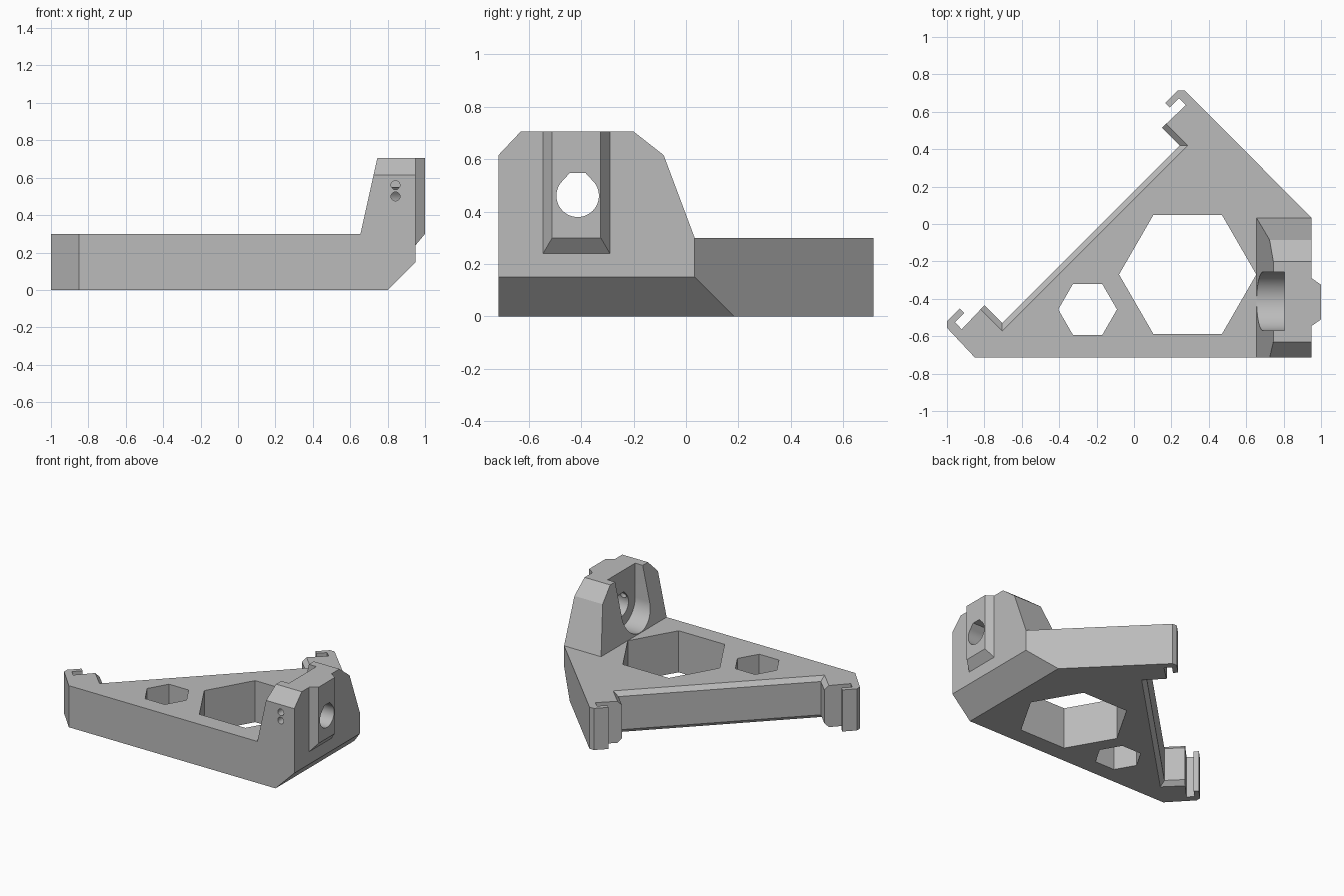
import bpy, bmesh, math
from mathutils import Vector

if "Cube" in bpy.data.objects:
    bpy.data.objects.remove(bpy.data.objects["Cube"])

grey = bpy.data.materials.new("matte grey")
grey.use_nodes = True
colour = (0.5, 0.5, 0.5, 1)
grey.diffuse_color = colour
grey.node_tree.nodes["Principled BSDF"].inputs["Base Color"].default_value = colour


def loft(name, rings):
    """Closed solid through a list of equal-length rings of 3D points."""
    bm = bmesh.new()
    loops = [[bm.verts.new(p) for p in ring] for ring in rings]
    n = len(loops[0])
    for a, b in zip(loops, loops[1:]):
        for i in range(n):
            j = (i + 1) % n
            bm.faces.new((a[i], a[j], b[j], b[i]))
    bm.faces.new(loops[0])
    bm.faces.new(loops[-1])
    bmesh.ops.recalc_face_normals(bm, faces=bm.faces)
    mesh = bpy.data.meshes.new(name)
    bm.to_mesh(mesh)
    bm.free()
    ob = bpy.data.objects.new(name, mesh)
    bpy.context.collection.objects.link(ob)
    mesh.materials.append(grey)
    return ob


def prism(name, outline, axis, lo, hi):
    """Extrude a 2D outline along the given axis."""
    def place(p, d):
        c = list(p)
        c.insert("xyz".index(axis), d)
        return Vector(c)
    return loft(name, [[place(p, d) for p in outline] for d in (lo, hi)])


def arc(cx, cy, r, n, start=0, end=360):
    steps = n if end - start == 360 else n - 1
    angles = [math.radians(start + (end - start) * i / steps) for i in range(n)]
    return [(cx + r * math.cos(a), cy + r * math.sin(a)) for a in angles]


def combine(target, tool, operation):
    tool.hide_render = True
    bpy.context.view_layer.objects.active = target
    mod = target.modifiers.new(tool.name, "BOOLEAN")
    mod.object, mod.operation, mod.solver = tool, operation, "EXACT"
    bpy.ops.object.modifier_apply(modifier=mod.name)
    bpy.data.objects.remove(tool)


# Triangular plate with a hooked clip at each end of its long edge
FOLD = -0.285
clip = [(0.27, 0.715), (0.235, 0.715), (0.166, 0.647), (0.19, 0.623),
        (0.24, 0.673), (0.278, 0.636), (0.15, 0.515)]
mirrored = [(FOLD - y, FOLD - x) for x, y in reversed(clip)]
outline = [(-0.85, -0.715), (0.95, -0.715), (0.95, 0.033)] + clip + mirrored
body = prism("bracket_body", outline, "z", 0, 0.3)

# Long recess between the clips, flared at top and bottom
T = 0.3
rings = []
for z, flare in ((-0.01, 0.04), (0.03, 0), (T - 0.03, 0), (T + 0.01, 0.04)):
    s = flare * math.sqrt(2)
    rings.append([(0.245 + s, 0.42, z), (-0.705, -0.53 - s, z),
                  (-1.005, -0.23 - s, z), (-0.055 + s, 0.72, z)])
combine(body, loft("recess_cutter", rings), "DIFFERENCE")

# Upright mount with a sloping inner face
side = [(-0.715, 0.2), (-0.715, 0.615), (-0.63, 0.705), (-0.2, 0.705),
        (-0.085, 0.615), (0.033, T), (0.033, 0.2)]
upright = loft("upright_mount", [[(0.655 + (z - T) * 0.222, y, z) for y, z in side],
                                 [(0.95, y, z) for y, z in side]])
combine(body, upright, "UNION")


# Raised pad on the outer face, with bevelled sides and lower end
def pad_ring(x, inset, low):
    a, b = -0.545 + inset, -0.29 - inset
    return [(x, a, low), (x, b, low), (x, b, 0.705), (x, a, 0.705)]


pad = loft("outer_pad", [pad_ring(0.9, 0, 0.24), pad_ring(0.95, 0, 0.24),
                         pad_ring(1.0, 0.035, 0.3)])
combine(body, pad, "UNION")

# Slanted lower edge beneath the mount
combine(body, prism("slant_cutter", [(0.7, -0.1), (1.2, 0.4), (1.2, -0.1)],
                    "y", -2, 2), "DIFFERENCE")

# Hexagonal windows through the plate
for cx, cy, r in ((0.287, -0.27, 0.367), (-0.248, -0.457, 0.157)):
    combine(body, prism("hexagon_cutter", arc(cx, cy, r, 6), "z", -0.1, 0.4), "DIFFERENCE")

# U-shaped pocket, open at the top
MY, MZ = -0.413, 0.46
pocket = [(MY - 0.157, 1)] + arc(MY, MZ, 0.157, 33, 180, 360) + [(MY + 0.157, 1)]
combine(body, prism("pocket_cutter", pocket, "x", 0.5, 0.805), "DIFFERENCE")

# Through hole with a flat-topped teardrop roof
hole = arc(MY, MZ, 0.081, 37, 135, 405) + [(MY + 0.03, 0.547), (MY - 0.03, 0.547)]
combine(body, prism("hole_cutter", hole, "x", 0.7, 1.2), "DIFFERENCE")

# Two small pin holes in the front side
for z in (0.5, 0.56):
    combine(body, prism("pin_cutter", arc(0.842, z, 0.024, 20), "y", -1, MY), "DIFFERENCE")

bpy.ops.object.select_all(action="DESELECT")
body.select_set(True)
bpy.context.view_layer.objects.active = body
bpy.ops.object.shade_smooth_by_angle(angle=math.radians(20))
